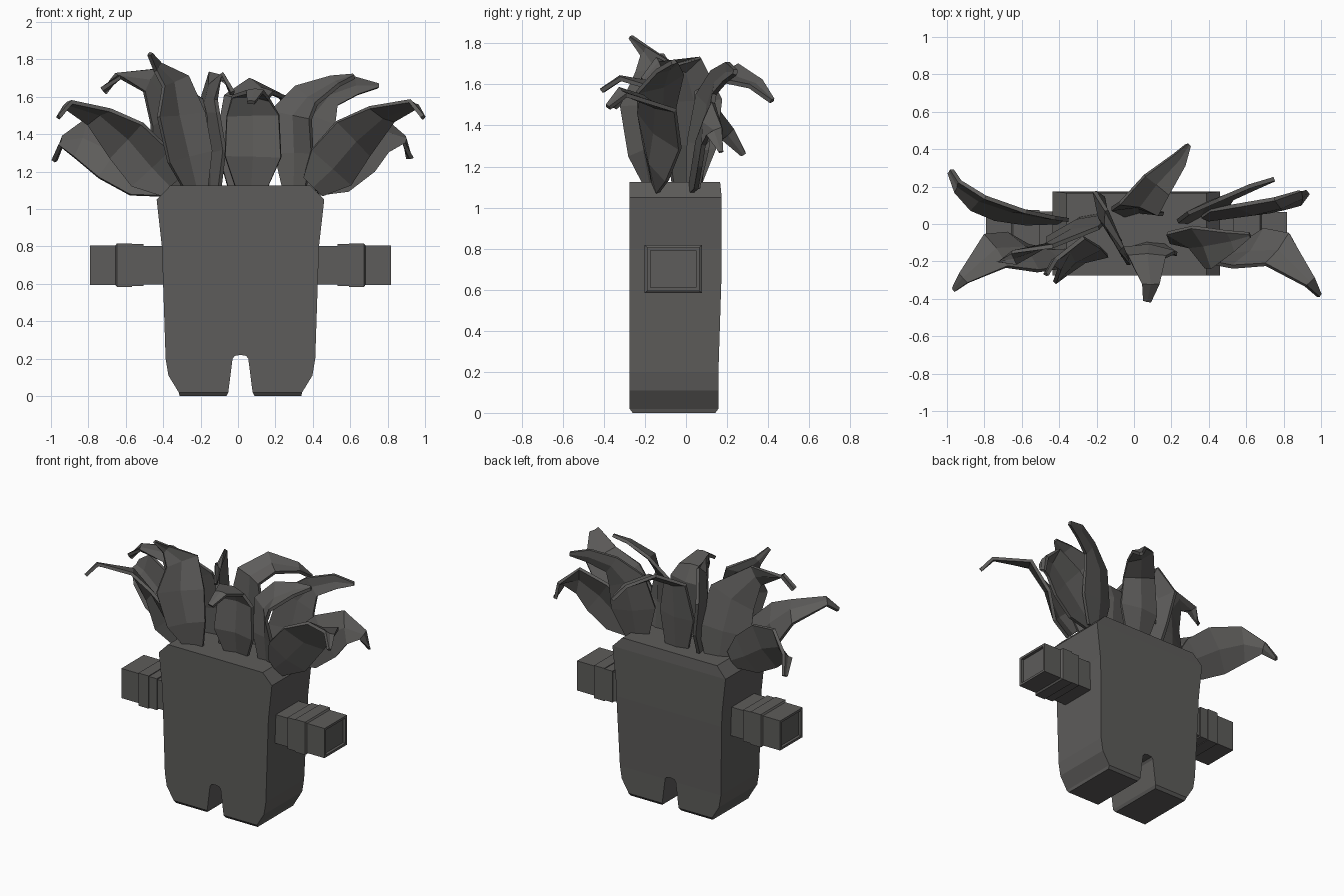
import bpy, bmesh
from mathutils import Vector

grey = bpy.data.materials.new("dark grey")
grey.diffuse_color = (0.11, 0.107, 0.103, 1)


def finish(name, bm):
    bmesh.ops.recalc_face_normals(bm, faces=bm.faces)
    me = bpy.data.meshes.new(name)
    bm.to_mesh(me)
    bm.free()
    me.materials.append(grey)
    ob = bpy.data.objects.new(name, me)
    bpy.context.collection.objects.link(ob)
    return ob


# Body: front profile extruded in depth, with a short bevel under the feet
half = [(0.03, 0.215), (0.042, 0.2), (0.065, 0.02), (0.075, 0), (0.325, 0), (0.33, 0.02),
        (0.385, 0.11), (0.4, 0.2), (0.42, 0.8), (0.448, 1.05), (0.375, 1.125)]
cx = 0.013
profile = [(cx + x, z) for x, z in half] + [(cx - x, z) for x, z in reversed(half)] + [(cx, 0.22)]
bm = bmesh.new()
face = bm.faces.new([bm.verts.new((x, -0.275, z)) for x, z in profile])
ext = bmesh.ops.extrude_face_region(bm, geom=[face])
for v in ext["geom"]:
    if isinstance(v, bmesh.types.BMVert):
        v.co.y = 0.17
for z in (0.02, 0.2, 0.7, 1.05):
    bmesh.ops.bisect_plane(bm, geom=bm.verts[:] + bm.edges[:] + bm.faces[:],
                           plane_co=(0, 0, z), plane_no=(0, 0, 1))
for v in bm.verts:
    if v.co.y > 0:
        v.co.y = 0.158 + 0.016 * min(max((v.co.z - 0.2) / 0.5, 0), 1)
        if v.co.z > 1.1:
            v.co.y -= 0.008
    if v.co.z < 0.01:
        v.co.y += 0.015 if v.co.y < 0 else -0.015
finish("body", bm)


# Arms: stepped square sleeves lofted outwards, with a recessed end
def arm(name, s):
    rings = [(0.38, 0.128, 0.103), (0.518, 0.128, 0.103), (0.518, 0.136, 0.112),
             (0.58, 0.136, 0.112), (0.58, 0.14, 0.117), (0.66, 0.14, 0.117),
             (0.668, 0.127, 0.106), (0.805, 0.127, 0.106), (0.805, 0.11, 0.09),
             (0.785, 0.11, 0.09)]
    bm = bmesh.new()
    loops = [[bm.verts.new((cx + s * x, -0.062 + a * hy, 0.7 + b * hz))
              for a, b in ((-1, -1), (1, -1), (1, 1), (-1, 1))] for x, hy, hz in rings]
    for p, q in zip(loops, loops[1:]):
        for i in range(4):
            bm.faces.new((p[i], p[i - 1], q[i - 1], q[i]))
    bm.faces.new(loops[0])
    bm.faces.new(loops[-1])
    finish(name, bm)


arm("right_arm", 1)
arm("left_arm", -1)


# Leaf: creased blade along stations (x, y, z, half width), thickened;
# the width direction turns from side0 at the base to side1 at the tip
def leaf(name, side0, side1, stations, crease=0.18):
    bm = bmesh.new()
    pts = [Vector(s[:3]) for s in stations]
    side0, side1 = Vector(side0).normalized(), Vector(side1).normalized()
    rows = []
    for i, p in enumerate(pts):
        t = (pts[min(i + 1, len(pts) - 1)] - pts[max(i - 1, 0)]).normalized()
        side = side0.lerp(side1, min(i / 3, 1))
        w = (side - t * side.dot(t)).normalized()
        n = w.cross(t)
        h = stations[i][3]
        rows.append([bm.verts.new(p + w * h * k + n * h * crease * (abs(k) - 0.5))
                     for k in (-1, 0, 1)])
    for a, b in zip(rows, rows[1:]):
        for k in (0, 1):
            bm.faces.new((a[k], a[k + 1], b[k + 1], b[k]))
    mod = finish(name, bm).modifiers.new("thickness", "SOLIDIFY")
    mod.thickness = 0.022
    mod.offset = 0


# Outer leaves, front and back on each side
leaf("leaf_left_front", (0.8, -0.1, 0.6), (0.4, -0.8, 0.4),
     [(-0.36, -0.15, 1.12, .07), (-0.46, -0.16, 1.22, .15), (-0.59, -0.14, 1.37, .16),
      (-0.74, -0.14, 1.5, .11), (-0.91, -0.29, 1.56, .035), (-0.96, -0.35, 1.49, .012)])
leaf("leaf_right_front", (-0.8, -0.1, 0.6), (-0.4, -0.8, 0.4),
     [(0.4, -0.15, 1.12, .07), (0.5, -0.16, 1.22, .15), (0.62, -0.14, 1.37, .16),
      (0.77, -0.14, 1.5, .11), (0.94, -0.31, 1.56, .035), (0.99, -0.38, 1.49, .012)])
leaf("leaf_left_back", (0.6, 0.1, 0.8), (0.6, 0.1, 0.8),
     [(-0.38, 0.02, 1.12, .06), (-0.5, 0.03, 1.19, .14), (-0.66, 0.06, 1.3, .16),
      (-0.83, 0.12, 1.38, .12), (-0.94, 0.2, 1.36, .04), (-0.98, 0.28, 1.26, .014)])
leaf("leaf_right_back", (-0.6, 0.1, 0.8), (-0.6, 0.1, 0.8),
     [(0.4, 0.03, 1.12, .06), (0.5, 0.05, 1.2, .14), (0.64, 0.07, 1.32, .15),
      (0.78, 0.1, 1.41, .11), (0.89, 0.14, 1.37, .04), (0.92, 0.17, 1.27, .014)])

# Inner leaves on the left
leaf("leaf_left_tall_back", (1, 0.35, 0.25), (1, 0.35, 0.25),
     [(-0.28, 0.02, 1.1, .1), (-0.3, 0.0, 1.3, .18), (-0.33, -0.05, 1.52, .16),
      (-0.47, -0.12, 1.69, .07), (-0.64, -0.18, 1.71, .035), (-0.72, -0.2, 1.63, .014)])
leaf("leaf_left_tall_front", (1, 0.25, -0.1), (0.7, 0.7, -0.1),
     [(-0.22, -0.17, 1.1, .06), (-0.26, -0.21, 1.28, .13), (-0.31, -0.21, 1.5, .155),
      (-0.34, -0.15, 1.68, .11), (-0.43, -0.2, 1.76, .03), (-0.47, -0.27, 1.83, .01)])
leaf("leaf_left_centre", (-0.4, 1, 0), (-0.4, 1, 0),
     [(-0.13, 0.0, 1.1, .07), (-0.13, 0.02, 1.3, .13), (-0.17, 0.04, 1.52, .14),
      (-0.14, 0.0, 1.66, .1), (-0.07, -0.13, 1.7, .03), (-0.03, -0.21, 1.62, .012)])

# Middle leaves, bending to front and back
leaf("leaf_centre_front", (1, 0.1, 0), (1, -0.15, 0),
     [(0.07, -0.11, 1.1, .08), (0.08, -0.15, 1.28, .15), (0.08, -0.13, 1.5, .14),
      (0.07, -0.17, 1.6, .1), (0.09, -0.32, 1.63, .045), (0.07, -0.41, 1.57, .02)])
leaf("leaf_centre_back", (1, 0.1, 0), (0.8, -0.5, -0.4),
     [(0.03, 0.06, 1.1, .08), (0.02, 0.08, 1.35, .14), (0.03, 0.09, 1.58, .11),
      (0.12, 0.21, 1.65, .09), (0.24, 0.34, 1.6, .045), (0.29, 0.42, 1.52, .012)])

# Inner leaves on the right
leaf("leaf_right_tall_front", (1, -0.1, 0), (0.5, -0.85, -0.3),
     [(0.3, -0.1, 1.1, .06), (0.3, -0.13, 1.3, .11), (0.29, -0.13, 1.5, .14),
      (0.37, -0.12, 1.6, .13), (0.52, -0.09, 1.68, .06), (0.62, -0.06, 1.71, .012)])
leaf("leaf_right_tall_back", (1, 0.3, -0.2), (1, 0.3, -0.2),
     [(0.36, 0.04, 1.1, .08), (0.37, 0.07, 1.3, .15), (0.4, 0.1, 1.5, .13),
      (0.49, 0.14, 1.61, .07), (0.63, 0.2, 1.66, .05), (0.75, 0.24, 1.66, .012)])
